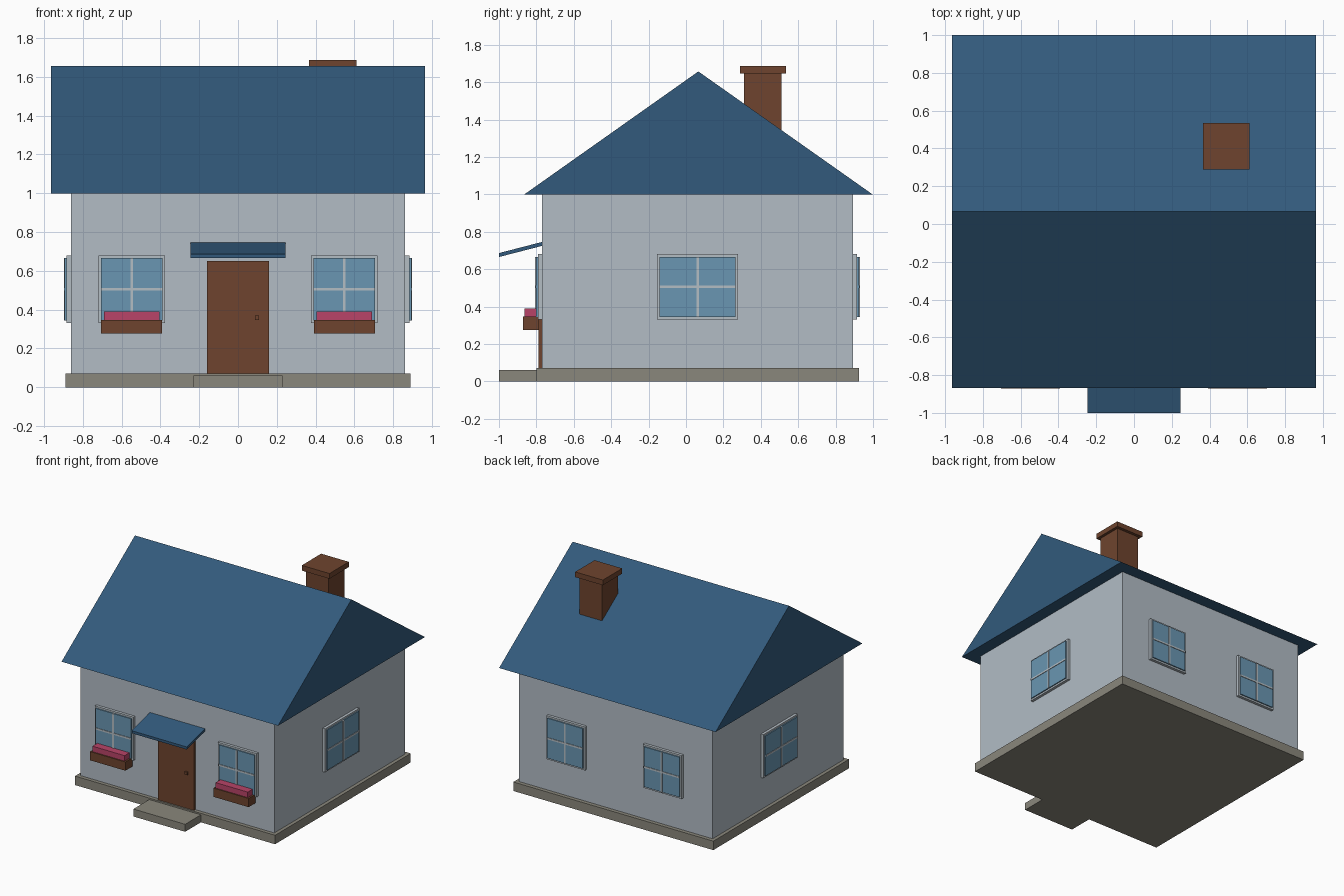
import bpy
import bmesh
from mathutils import Matrix, Vector

old = bpy.data.objects.get("Cube")
if old:
    bpy.data.objects.remove(old, do_unlink=True)


def material(name, r, g, b):
    lin = [(c / 255 / 12.92 if c < 11 else ((c / 255 + 0.055) / 1.055) ** 2.4) for c in (r, g, b)]
    m = bpy.data.materials.new(name)
    m.use_nodes = True
    m.diffuse_color = (*lin, 1)
    m.node_tree.nodes["Principled BSDF"].inputs["Base Color"].default_value = (*lin, 1)
    return m


WALL = material("pale grey plaster", 178, 188, 197)
FRAME = material("light grey frame", 180, 189, 196)
ROOF = material("slate blue", 50, 90, 124)
BROWN = material("brown wood and brick", 110, 68, 46)
STONE = material("warm grey stone", 138, 135, 124)
GLASS = material("window blue", 106, 150, 178)
PINK = material("flower pink", 184, 68, 104)


def add_object(name, bm, mat):
    bmesh.ops.recalc_face_normals(bm, faces=bm.faces)
    mesh = bpy.data.meshes.new(name)
    bm.to_mesh(mesh)
    bm.free()
    mesh.materials.append(mat)
    obj = bpy.data.objects.new(name, mesh)
    bpy.context.collection.objects.link(obj)
    return obj


def box(name, x, y, z, mat, matrix=None):
    """Box from (low, high) pairs, optionally placed by a matrix."""
    bm = bmesh.new()
    bmesh.ops.create_cube(bm, size=1)
    lo, hi = Vector((x[0], y[0], z[0])), Vector((x[1], y[1], z[1]))
    for v in bm.verts:
        v.co = (lo + hi) / 2 + v.co * (hi - lo)
    if matrix:
        bm.transform(matrix)
    return add_object(name, bm, mat)


def prism(name, profile, half_width, mat):
    """Extrude a (y, z) profile along x."""
    bm = bmesh.new()
    face = bm.faces.new([bm.verts.new((-half_width, y, z)) for y, z in profile])
    ext = bmesh.ops.extrude_face_region(bm, geom=[face])
    verts = [g for g in ext["geom"] if isinstance(g, bmesh.types.BMVert)]
    bmesh.ops.translate(bm, verts=verts, vec=(2 * half_width, 0, 0))
    return add_object(name, bm, mat)


def window(name, x, y, angle, half_width):
    """Window whose local -y points outwards from the wall at (x, y)."""
    place = Matrix.Translation((x, y, 0.505)) @ Matrix.Rotation(angle, 4, 'Z')
    w, h, bar = half_width, 0.175, 0.007
    gw, gh = w - 0.014, h - 0.014
    box(name + "_frame", (-w, w), (-0.022, 0.01), (-h, h), FRAME, place)
    box(name + "_glass", (-gw, gw), (-0.031, 0), (-gh, gh), GLASS, place)
    box(name + "_upright_bar", (-bar, bar), (-0.036, 0), (-gh, gh), FRAME, place)
    box(name + "_cross_bar", (-gw, gw), (-0.035, 0), (-bar, bar), FRAME, place)


# Body of the house
CY, WX, FRONT, BACK = 0.062, 0.862, -0.77, 0.893
box("foundation", (-0.89, 0.89), (-0.80, 0.924), (0, 0.072), STONE)
box("walls", (-WX, WX), (FRONT, BACK), (0.07, 1.0), WALL)
prism("roof", [(-0.867, 0.998), (1.0, 0.998), (0.066, 1.657)], 0.963, ROOF)

# Chimney
box("chimney", (0.39, 0.59), (0.31, 0.51), (1.2, 1.65), BROWN)
box("chimney_cap", (0.366, 0.612), (0.288, 0.534), (1.645, 1.687), BROWN)

# Entrance
box("door_step", (-0.23, 0.23), (-1.0, -0.79), (0, 0.06), STONE)
box("door", (-0.16, 0.16), (-0.788, -0.76), (0.07, 0.652), BROWN)
box("door_knob", (0.087, 0.109), (-0.802, -0.78), (0.347, 0.369), BROWN)
prism("door_canopy", [(-1.0, 0.665), (-0.76, 0.727), (-0.76, 0.748), (-1.0, 0.686)], 0.245, ROOF)

# Windows and flower boxes
for side, s in (("left", 1), ("right", -1)):
    quarter = 1.5707963 * s
    cx = 0.548 * s
    window("front_" + side + "_window", cx, FRONT, 0, 0.172)
    window("back_" + side + "_window", 0.43 * s, BACK, 2 * quarter, 0.172)
    window(side + "_side_window", WX * s, CY, quarter, 0.217)
    box(side + "_flower_box", (cx - 0.157, cx + 0.157), (-0.872, -0.785), (0.276, 0.346), BROWN)
    box(side + "_flowers", (cx - 0.143, cx + 0.143), (-0.863, -0.795), (0.34, 0.39), PINK)
